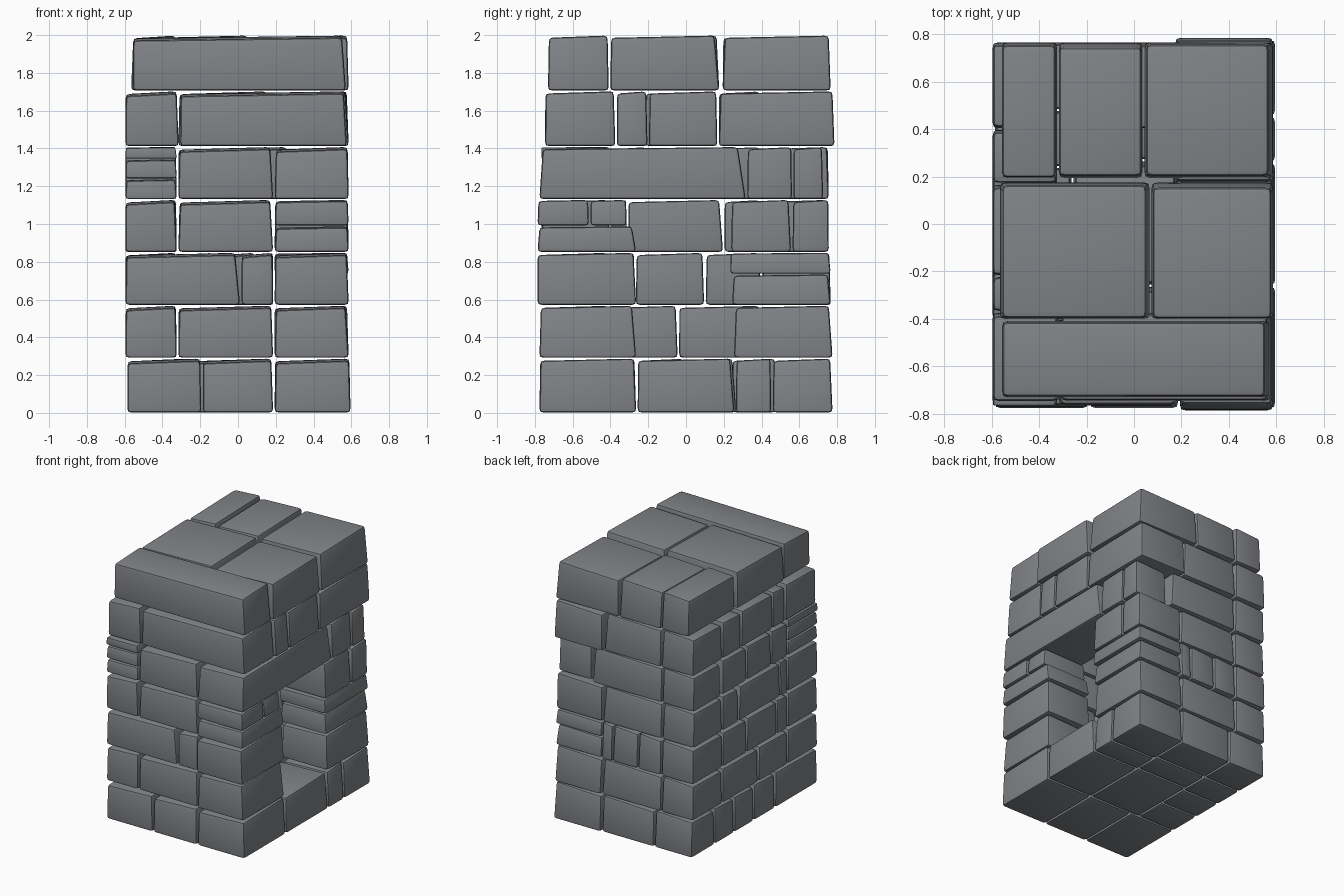
import bpy, bmesh, random
from mathutils import Vector

if "Cube" in bpy.data.objects:
    bpy.data.objects.remove(bpy.data.objects["Cube"])

random.seed(4)
stone = bpy.data.materials.new("grey stone")
stone.diffuse_color = (0.22, 0.23, 0.245, 1)
stone.use_nodes = True
stone.node_tree.nodes["Principled BSDF"].inputs["Base Color"].default_value = stone.diffuse_color
GAP = 0.004


def block(name, x0, x1, y0, y1, z0, z1, slant=0.045):
    """One hewn stone: a box with leaning ends, sloping top and worn edges."""
    x0, y0, z0 = x0 + GAP, y0 + GAP, z0 + GAP / 2
    x1, y1, z1 = x1 - GAP, y1 - GAP, z1 - GAP / 2
    sx, sy, sz = x1 - x0, y1 - y0, z1 - z0
    bm = bmesh.new()
    bmesh.ops.create_cube(bm, size=1)
    left, right = random.uniform(0, 0.02), random.uniform(0.3, 1) * slant
    near, far = random.uniform(0, 0.02), random.uniform(0.3, 1) * slant
    for v in bm.verts:
        u = Vector((v.co.x + 0.5, v.co.y + 0.5, v.co.z + 0.5))
        if u.z > 0.5:
            u.z -= 0.05 * (1 - u.x) + 0.04 * (1 - u.y)
            u.x = 1 - right if u.x > 0.5 else left
            u.y = 1 - far if u.y > 0.5 else near
        v.co = (x0 + u.x * sx, y0 + u.y * sy, z0 + u.z * sz)
    w = min(0.022, 0.17 * min(sx, sy, sz))
    bmesh.ops.bevel(bm, geom=bm.edges[:], offset=w, segments=2, profile=0.6, affect='EDGES')
    me = bpy.data.meshes.new(name)
    bm.to_mesh(me)
    bm.free()
    me.materials.append(stone)
    ob = bpy.data.objects.new(name, me)
    bpy.context.collection.objects.link(ob)
    for o in bpy.context.selected_objects:
        o.select_set(False)
    ob.select_set(True)
    bpy.context.view_layer.objects.active = ob
    bpy.ops.object.shade_smooth_by_angle(angle=0.6)


def run_x(name, cuts, y0, y1, z0, z1):
    for a, b in zip(cuts, cuts[1:]):
        block(name, a, b, y0, y1, z0, z1)


def run_y(name, cuts, x0, x1, z0, z1):
    for a, b in zip(cuts, cuts[1:]):
        block(name, x0, x1, a, b, z0, z1)


Z = [0, 0.29, 0.57, 0.85, 1.13, 1.41, 1.705, 2.0]
R0, R1 = 0.19, 0.59      # right-hand wall
L0, L1 = -0.6, -0.32     # left-hand wall

# base course, solid
z = Z[0], Z[1]
run_x("base_front", [-0.59, -0.19, R0, 0.6], -0.78, -0.26, *z)
run_y("base_right", [-0.26, 0.26, 0.455, 0.78], R0, 0.6, *z)
run_y("base_left", [-0.26, 0.0, 0.24, 0.48], -0.59, -0.26, *z)
run_x("base_middle", [-0.26, R0], -0.26, 0.27, *z)
run_x("base_back", [-0.59, -0.26, R0], 0.48, 0.77, *z)
block("base_middle", -0.26, R0, 0.27, 0.48, *z)

# second course
z = Z[1], Z[2]
run_x("wall_front", [L0, L1, R0], -0.77, -0.4, *z)
run_y("wall_left", [-0.4, -0.04, 0.4], L0, L1, *z)
run_x("wall_back", [L0, L1, R0], 0.4, 0.77, *z)
block("front_jamb", R0, R1, -0.78, -0.26, *z)
block("back_jamb", R0, R1, 0.25, 0.78, *z)

# third course, back jamb split into slabs
z = Z[2], Z[3]
run_x("wall_front", [L0, 0.015, R0], -0.77, -0.4, *z)
run_y("wall_left", [-0.4, -0.27, 0.1, 0.4], L0, L1, *z)
run_x("wall_back", [L0, L1, -0.12, 0.1, R0], 0.4, 0.77, *z)
block("front_jamb", R0, R1, -0.79, -0.26, *z)
block("back_jamb", R0, R1, 0.24, 0.77, Z[2], 0.735)
block("back_jamb", R0, R1, 0.23, 0.77, 0.735, Z[3])

# fourth course, front jamb split into slabs
z = Z[3], Z[4]
run_x("wall_front", [L0, L1, R0], -0.77, -0.4, *z)
run_y("wall_left", [-0.4, -0.31, 0.2, 0.4], L0, L1, *z)
run_x("wall_back", [L0, L1, R0], 0.4, 0.76, *z)
block("front_jamb", R0, R1, -0.79, -0.26, Z[3], 0.99)
run_y("front_jamb", [-0.79, -0.51, -0.31], R0, R1, 0.99, Z[4])
run_y("back_jamb", [0.235, 0.56, 0.76], R0, R1, *z)

# fifth course with the lintel and thin slabs at the front left corner
z = Z[4], Z[5]
block("lintel", R0, R1, -0.78, 0.32, *z)
for a, b in ((1.13, 1.24), (1.24, 1.345), (1.345, 1.41)):
    block("corner_slab", L0, L1, -0.77, -0.4, a, b)
block("wall_front", L1, R0, -0.77, -0.4, *z)
run_y("wall_left", [-0.4, -0.2, 0.1, 0.4], L0, L1, *z)
run_x("wall_back", [L0, L1, 0.28], 0.42, 0.76, *z)
run_y("wall_right", [0.32, 0.565, 0.73], 0.3, R1, *z)

# sixth course
z = Z[5], Z[6]
run_x("wall_front", [L0, -0.31, 0.58], -0.75, -0.37, *z)
run_y("wall_left", [-0.37, -0.22, 0.17, 0.4], L0, L1, *z)
run_x("wall_back", [L0, L1, 0.17], 0.4, 0.77, *z)
run_y("wall_right", [-0.37, -0.2, 0.17, 0.79], 0.17, R1, *z)

# roof course, solid
z = Z[6], Z[7]
block("roof_front", -0.56, 0.575, -0.735, -0.405, *z)
run_x("roof_middle", [-0.57, 0.07, 0.59], -0.405, 0.18, *z)
run_x("roof_back", [-0.56, -0.32, 0.04, 0.59], 0.19, 0.77, *z)
